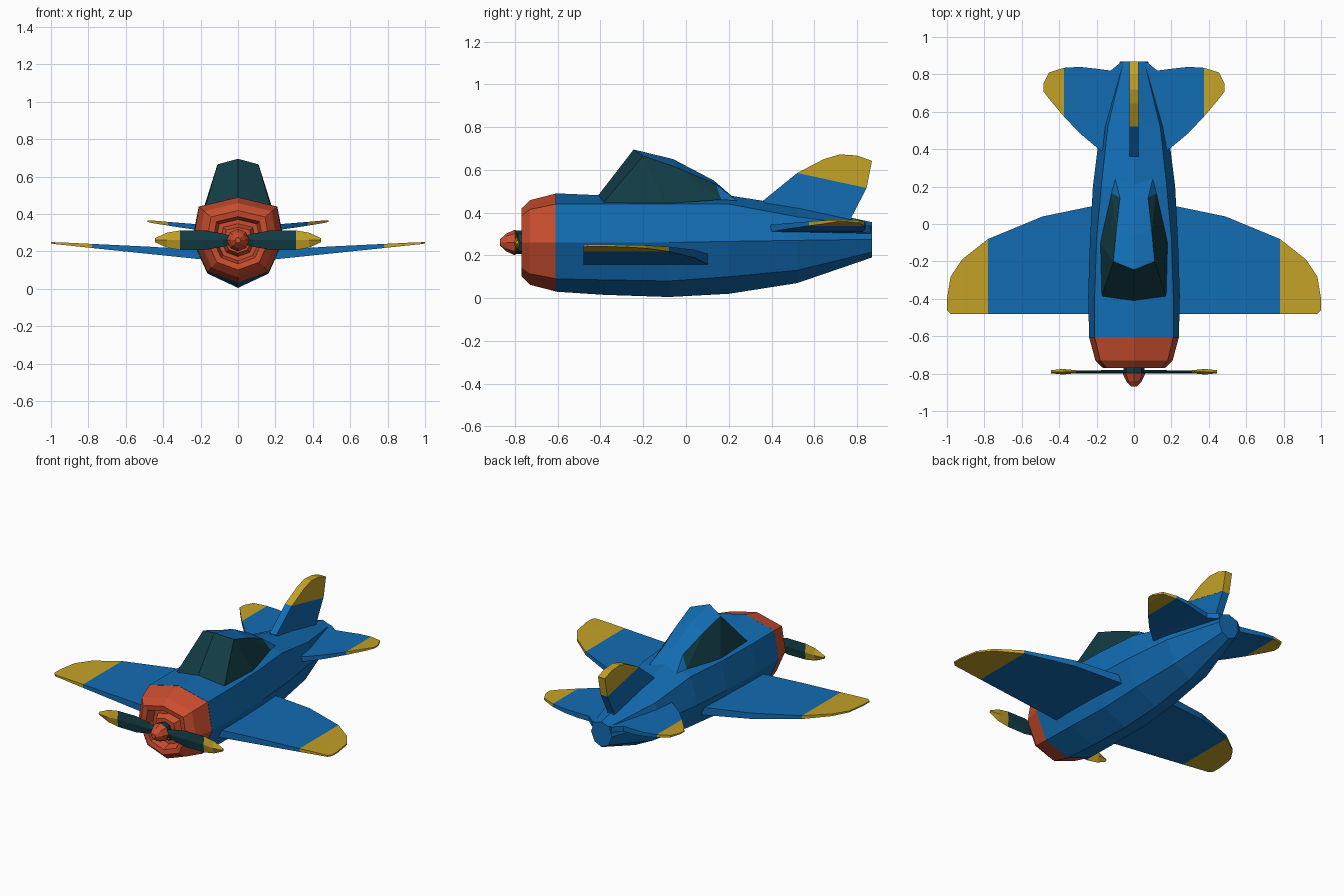
import bpy, bmesh, math

if "Cube" in bpy.data.objects:
    bpy.data.objects.remove(bpy.data.objects["Cube"])


def material(name, rgb):
    m = bpy.data.materials.new(name)
    m.diffuse_color = (*rgb, 1)
    m.use_nodes = True
    m.node_tree.nodes["Principled BSDF"].inputs["Base Color"].default_value = m.diffuse_color
    return m


BLUE = material("blue_paint", (0.006, 0.15, 0.45))
RED = material("red_paint", (0.60, 0.075, 0.028))
YELLOW = material("yellow_paint", (0.55, 0.36, 0.02))
DARK = material("dark_glass", (0.006, 0.045, 0.058))


def make(name, verts, faces, mats, index=None):
    me = bpy.data.meshes.new(name)
    me.from_pydata(verts, [], faces)
    for m in mats:
        me.materials.append(m)
    for i, p in enumerate(me.polygons):
        p.material_index = index[i] if index else 0
    bm = bmesh.new()
    bm.from_mesh(me)
    bmesh.ops.recalc_face_normals(bm, faces=bm.faces)
    bm.to_mesh(me)
    bm.free()
    ob = bpy.data.objects.new(name, me)
    bpy.context.collection.objects.link(ob)
    return ob


def loft(name, rings, mats, pick=lambda band: 0):
    n = len(rings[0])
    verts = [v for r in rings for v in r]
    faces, index = [], []
    for k in range(len(rings) - 1):
        for i in range(n):
            j = (i + 1) % n
            faces.append((k * n + i, k * n + j, (k + 1) * n + j, (k + 1) * n + i))
            index.append(pick(k))
    last = len(rings) - 1
    faces += [tuple(range(n)), tuple(range(last * n, last * n + n))]
    index += [pick(0), pick(last - 1)]
    return make(name, verts, faces, mats, index)


def prism(name, outline, half, mat):
    return loft(name, [[(x, y, z) for y, z in outline] for x in (-half, half)], [mat])


def octagon(y, top, u, zu, w, zm, l, zl, bot):
    return [(0, y, top), (u, y, zu), (w, y, zm), (l, y, zl),
            (0, y, bot), (-l, y, zl), (-w, y, zm), (-u, y, zu)]


# Fuselage
loft("fuselage", [octagon(*s) for s in (
    (-.61, .49, .21, .44, .24, .26, .165, .09, .03),
    (-.38, .48, .21, .44, .245, .26, .165, .085, .015),
    (-.08, .48, .20, .44, .235, .26, .16, .08, .005),
    (.20, .48, .175, .44, .22, .265, .15, .10, .02),
    (.52, .43, .14, .38, .18, .27, .12, .13, .07),
    (.87, .355, .055, .335, .075, .275, .05, .215, .19))], [BLUE])

# Engine cowl with a recessed intake
base = octagon(0, .49, .21, .44, .24, .26, .165, .09, .03)
loft("engine_cowl", [[(x * s, y, .26 + (z - .26) * s) for x, _, z in base]
                     for y, s in ((-.605, 1), (-.73, .86), (-.77, .69), (-.765, .55),
                                  (-.71, .48), (-.71, .38), (-.75, .3))], [RED])


# Spinner and hub
def circle(y, r, n=8):
    return [(r * math.sin(2 * math.pi * i / n), y, .26 + r * math.cos(2 * math.pi * i / n))
            for i in range(n)]


loft("spinner", [circle(*s) for s in ((-.87, .015), (-.84, .042), (-.80, .06), (-.795, .05))], [RED])
loft("propeller_hub", [circle(*s) for s in ((-.80, .055), (-.77, .055), (-.72, .04))], [DARK])

# Propeller blades
blade = ((.02, .02, .010), (.08, .035, .010), (.18, .053, .008), (.31, .052, .008),
         (.38, .04, .015), (.445, .010, .008))
for side, label in ((1, "right"), (-1, "left")):
    loft("propeller_blade_" + label,
         [[(side * x, -.79 - t, .26), (side * x, -.79, .26 + h),
           (side * x, -.79 + t, .26), (side * x, -.79, .26 - h)] for x, h, t in blade],
         [DARK, YELLOW], lambda k: int(k >= 3))


# Wings and tailplane, lofted across the full span
def airfoil(name, stations, tip_band):
    def ring(x, le, te, z, t):
        return [(x, le, z - t), (x, le, z + t), (x, te, z + t), (x, te, z - t)]
    span = [ring(-s[0], *s[1:]) for s in reversed(stations)] + [ring(*s) for s in stations]
    n = len(stations)
    # bands are counted outward from the centre
    return loft(name, span, [BLUE, YELLOW], lambda k: int(abs(k - (n - 1)) > tip_band))


airfoil("main_wing", (
    (.10, -.48, .11, .176, .027), (.20, -.48, .10, .183, .025), (.49, -.48, .04, .207, .019),
    (.78, -.48, -.08, .229, .011), (.92, -.48, -.19, .240, .007),
    (.98, -.48, -.28, .244, .005), (1.0, -.46, -.40, .246, .004)), 3)
airfoil("tailplane", (
    (.07, .34, .865, .32, .018), (.125, .36, .82, .323, .017), (.20, .41, .83, .328, .016),
    (.29, .485, .84, .338, .013), (.375, .575, .835, .348, .010),
    (.455, .67, .81, .358, .007), (.485, .71, .75, .362, .004)), 4)

# Tail fin
prism("tail_fin", [(.36, .455), (.52, .585), (.845, .515), (.775, .38), (.77, .33), (.40, .40)],
      .024, BLUE)
prism("tail_fin_tip", [(.52, .585), (.645, .65), (.72, .672), (.80, .667), (.87, .642), (.845, .515)],
      .025, YELLOW)

# Canopy: centre ridge, roof edge and base, one half then mirrored
centre = [(0, -.415, .475), (0, -.245, .695), (0, -.06, .65), (0, .13, .55), (0, .21, .478)]
edge = [(.172, -.385, .448), (.11, -.20, .665), (.095, -.04, .61), (.075, .14, .532), (.10, .24, .455)]
sill = [(.18, -.10, .442), (.12, .165, .46)]
half = [(0, 5, 6, 1), (5, 10, 6), (10, 11, 7, 6), (11, 8, 7),
        (1, 6, 7, 2), (2, 7, 8, 3), (3, 8, 9, 4), (8, 11, 9)]
canopy = make("canopy", centre + edge + sill, half, [DARK, BLUE], [0] * 4 + [1] * 4)
mirror = canopy.modifiers.new("mirror", 'MIRROR')
mirror.use_axis = (True, False, False)
mirror.use_clip = True
